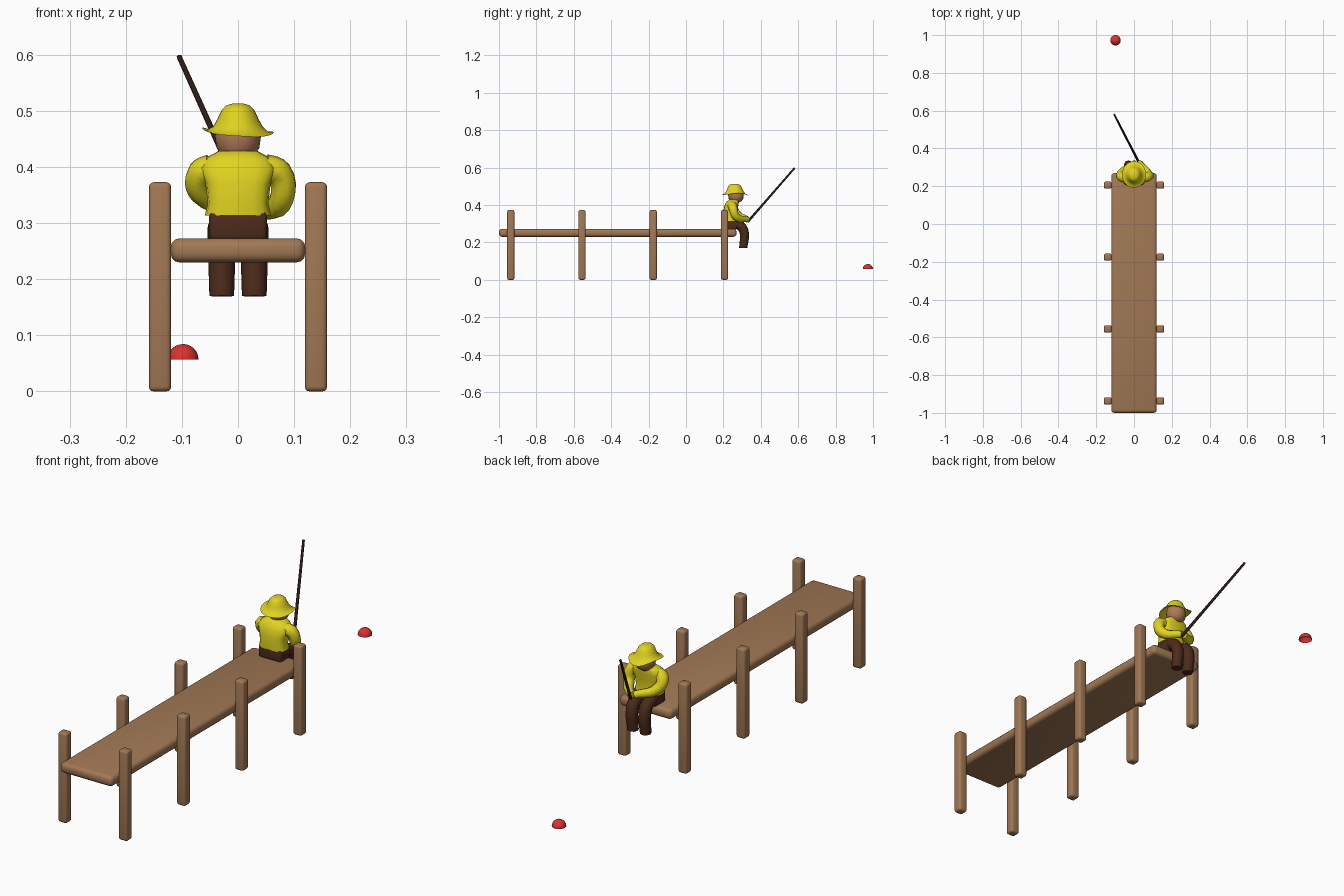
import bpy, bmesh
from math import sin, cos, pi, radians
from mathutils import Vector

if "Cube" in bpy.data.objects:
    bpy.data.objects.remove(bpy.data.objects["Cube"])


def material(name, rgb):
    m = bpy.data.materials.new(name)
    m.diffuse_color = (*rgb, 1)
    m.use_nodes = True
    m.node_tree.nodes["Principled BSDF"].inputs["Base Color"].default_value = m.diffuse_color
    return m


WOOD = material("wood", (0.36, 0.19, 0.09))
YELLOW = material("yellow_cloth", (0.75, 0.65, 0.015))
BROWN = material("trousers", (0.075, 0.024, 0.011))
DARK = material("dark_wood", (0.025, 0.011, 0.008))
SKIN = material("skin", (0.42, 0.19, 0.09))
RED = material("red", (0.7, 0.03, 0.03))


def finish(bm, name, mat, angle=180):
    bmesh.ops.recalc_face_normals(bm, faces=bm.faces)
    me = bpy.data.meshes.new(name)
    bm.to_mesh(me)
    bm.free()
    ob = bpy.data.objects.new(name, me)
    bpy.context.collection.objects.link(ob)
    me.materials.append(mat)
    bpy.ops.object.select_all(action='DESELECT')
    bpy.context.view_layer.objects.active = ob
    ob.select_set(True)
    bpy.ops.object.shade_smooth_by_angle(angle=radians(angle))
    return ob


def box(name, lo, hi, mat, bevel):
    """Box with rounded edges between two corners."""
    lo, hi = Vector(lo), Vector(hi)
    bm = bmesh.new()
    bmesh.ops.create_cube(bm, size=1)
    for v in bm.verts:
        v.co = (lo + hi) / 2 + v.co * (hi - lo)
    bmesh.ops.bevel(bm, geom=bm.edges[:], offset=bevel, segments=3,
                    profile=0.5, affect='EDGES')
    return finish(bm, name, mat)


def loft(name, rings, mat, sides=16, square=1.0, wave=None, bottom=True):
    """Skin stacked oval rings (z, centre y, half x, half y)."""
    def sp(c):
        return (abs(c) ** square) * (1 if c >= 0 else -1)
    bm = bmesh.new()
    loops = []
    for z, cy, rx, ry in rings:
        loop = []
        for i in range(sides):
            a = 2 * pi * i / sides
            dz = wave(a, rx) if wave else 0
            loop.append(bm.verts.new((rx * sp(cos(a)), cy + ry * sp(sin(a)), z + dz)))
        loops.append(loop)
    for a, b in zip(loops, loops[1:]):
        for i in range(sides):
            j = (i + 1) % sides
            bm.faces.new((a[i], a[j], b[j], b[i]))
    bm.faces.new(loops[-1])
    if bottom:
        bm.faces.new(loops[0][::-1])
    return finish(bm, name, mat, 60)


def limb(name, points, mat, res=2):
    """Round tube through (x, y, z, radius) points."""
    cu = bpy.data.curves.new(name, 'CURVE')
    cu.dimensions = '3D'
    cu.bevel_depth = 1
    cu.bevel_resolution = res
    cu.use_fill_caps = True
    cu.resolution_u = 5
    sp = cu.splines.new('BEZIER')
    sp.bezier_points.add(len(points) - 1)
    for p, (x, y, z, r) in zip(sp.bezier_points, points):
        p.co = (x, y, z)
        p.radius = r
        p.handle_left_type = p.handle_right_type = 'AUTO'
    ob = bpy.data.objects.new(name, cu)
    bpy.context.collection.objects.link(ob)
    cu.materials.append(mat)
    bpy.ops.object.select_all(action='DESELECT')
    bpy.context.view_layer.objects.active = ob
    ob.select_set(True)
    bpy.ops.object.convert(target='MESH')
    bpy.ops.object.shade_smooth_by_angle(angle=radians(60))
    return bpy.context.object


# Pier deck and its four pairs of posts
box("deck", (-0.12, -1, 0.23), (0.12, 0.27, 0.273), WOOD, 0.016)
for i in range(4):
    y = -0.937 + i * 0.381
    for side, label in ((-1, "left"), (1, "right")):
        x = side * 0.139
        box(f"{label}_post_{i + 1}", (x - 0.02, y - 0.019, 0),
            (x + 0.02, y + 0.019, 0.373), WOOD, 0.009)

# Seated angler: hips and legs hanging over the pier end
box("hips", (-0.052, 0.205, 0.268), (0.052, 0.272, 0.322), BROWN, 0.01)
for side, label in ((-1, "left"), (1, "right")):
    x = side * 0.029
    limb(f"{label}_leg", [(x, 0.225, 0.294, 0.024), (x, 0.285, 0.291, 0.025),
                          (x, 0.309, 0.262, 0.025), (x, 0.306, 0.17, 0.022)], BROWN)

# Jacket body
loft("jacket", [(0.314, 0.238, 0.059, 0.038), (0.335, 0.236, 0.054, 0.037),
                (0.37, 0.238, 0.058, 0.038), (0.398, 0.243, 0.069, 0.037),
                (0.416, 0.249, 0.058, 0.033), (0.429, 0.256, 0.034, 0.026)],
     YELLOW, square=0.7)

# Sleeves meeting at the rod handle
limb("right_sleeve", [(0.045, 0.245, 0.398, 0.026), (0.073, 0.25, 0.388, 0.025),
                      (0.075, 0.268, 0.338, 0.022), (0.022, 0.33, 0.322, 0.015)], YELLOW)
limb("left_sleeve", [(-0.045, 0.245, 0.398, 0.026), (-0.067, 0.25, 0.388, 0.025),
                     (-0.064, 0.272, 0.353, 0.022), (0.01, 0.326, 0.326, 0.015)], YELLOW)

# Head
loft("head", [(0.412, 0.265, 0.018, 0.018), (0.421, 0.266, 0.03, 0.031),
              (0.434, 0.267, 0.038, 0.039), (0.455, 0.267, 0.041, 0.042),
              (0.475, 0.266, 0.036, 0.037), (0.49, 0.265, 0.022, 0.022)], SKIN)


# Hat with a soft, wavy brim
def brim_wave(a, r):
    return max(0, r - 0.043) / 0.022 * (0.007 * cos(2 * a) - 0.004 * cos(a) + 0.003 * sin(3 * a))


loft("hat", [(0.459, 0.262, 0.064, 0.07), (0.461, 0.262, 0.054, 0.059),
             (0.472, 0.262, 0.044, 0.047), (0.485, 0.261, 0.037, 0.041),
             (0.502, 0.26, 0.029, 0.034), (0.51, 0.26, 0.021, 0.025),
             (0.513, 0.26, 0.01, 0.012)],
     YELLOW, sides=24, wave=brim_wave, bottom=False)

# Fishing rod
limb("rod", [(0.024, 0.33, 0.31, 0.0065), (-0.105, 0.58, 0.597, 0.005)], DARK, 1)

# Float: open half sphere
bm = bmesh.new()
bmesh.ops.create_uvsphere(bm, u_segments=24, v_segments=16, radius=0.0275)
bmesh.ops.delete(bm, geom=[v for v in bm.verts if v.co.z < -0.001], context='VERTS')
bmesh.ops.translate(bm, verts=bm.verts, vec=(-0.098, 0.9725, 0.057))
finish(bm, "float", RED)
